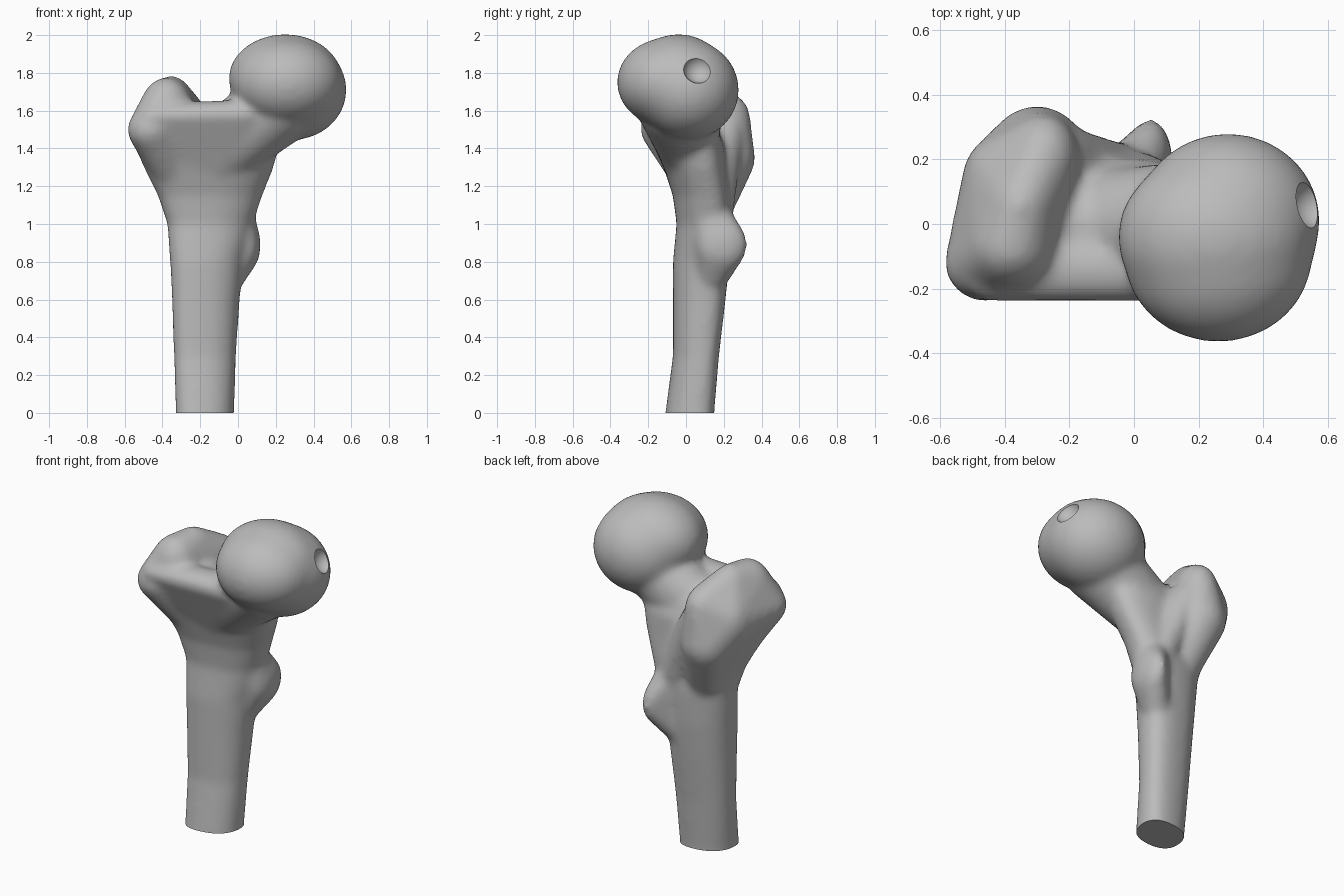
import bpy
import bmesh
from math import cos, sin, tau
from mathutils import Vector, Matrix

default_cube = bpy.data.objects.get("Cube")
if default_cube:
    bpy.data.objects.remove(default_cube, do_unlink=True)


def soft_power(value, exponent):
    return abs(value) ** exponent * (1 if value >= 0 else -1)


def add_loft(bm, sections, sides=32, exponent=0.85, skew=0.25):
    """Stack of skewed rounded rings; each section is z, x min, x max, y min, y max."""
    rings = []
    for z, x0, x1, y0, y1 in sections:
        ring = []
        for i in range(sides):
            a = tau * i / sides
            x = (x0 + x1) / 2 + (x1 - x0) / 2 * soft_power(cos(a - skew), exponent)
            y = (y0 + y1) / 2 + (y1 - y0) / 2 * soft_power(sin(a), exponent)
            ring.append(bm.verts.new((x, y, z)))
        rings.append(ring)
    for low, high in zip(rings, rings[1:]):
        for i in range(sides):
            j = (i + 1) % sides
            bm.faces.new((low[i], low[j], high[j], high[i]))
    bm.faces.new(rings[0][::-1])
    bm.faces.new(rings[-1])


def add_hull(bm, lumps):
    """Convex skin around several ellipsoids given as (centre, radii)."""
    points = []
    for centre, radii in lumps:
        ball = bmesh.new()
        bmesh.ops.create_icosphere(ball, subdivisions=4, radius=1)
        for v in ball.verts:
            p = Vector(c + r * k for c, r, k in zip(centre, radii, v.co))
            points.append(bm.verts.new(p))
        ball.free()
    result = bmesh.ops.convex_hull(bm, input=points)
    spare = {g for key in ("geom_interior", "geom_unused") for g in result[key]
             if isinstance(g, bmesh.types.BMVert)}
    bmesh.ops.delete(bm, geom=list(spare), context="VERTS")


def new_object(name, bm):
    mesh = bpy.data.meshes.new(name)
    bm.to_mesh(mesh)
    bm.free()
    obj = bpy.data.objects.new(name, mesh)
    bpy.context.collection.objects.link(obj)
    return obj


bm = bmesh.new()

# Shaft flaring into the wide upper body
add_loft(bm, [
    (-0.1, -.33, -.02, -.12, .15),
    (0.0, -.33, -.02, -.11, .15),
    (0.3, -.34, -.01, -.07, .175),
    (0.6, -.35, .01, -.07, .21),
    (0.8, -.36, .03, -.07, .23),
    (1.0, -.375, .08, -.05, .24),
    (1.15, -.425, .13, -.07, .23),
    (1.3, -.5, .19, -.12, .21),
    (1.42, -.55, .22, -.17, .2),
    (1.52, -.57, .2, -.21, .16),
    (1.58, -.54, .1, -.22, .1),
    (1.62, -.45, -.04, -.19, .03),
])

# Slanted neck
add_hull(bm, [
    ((-.13, .02, 1.38), (.2, .14, .2)),
    ((.22, -.03, 1.62), (.2, .23, .2)),
])

# Ledge across the front, from the outer knob to the head
add_hull(bm, [
    ((-.44, -.14, 1.57), (.1, .1, .07)),
    ((.05, -.14, 1.58), (.12, .1, .08)),
    ((-.14, .05, 1.28), (.2, .15, .12)),
])

# Rounded head, tilted down towards the back
add_hull(bm, [
    ((.26, -.1, 1.75), (.29, .265, .235)),
    ((.29, .01, 1.71), (.285, .27, .265)),
    ((.25, -.04, 1.77), (.3, .26, .235)),
])

# Large outer knob, sweeping from the front corner to the back
add_hull(bm, [
    ((-.38, -.07, 1.6), (.14, .13, .175)),
    ((-.35, .06, 1.61), (.12, .12, .175)),
    ((-.46, -.12, 1.5), (.125, .12, .12)),
    ((-.42, .14, 1.48), (.11, .13, .16)),
    ((-.28, .2, 1.56), (.11, .14, .14)),
    ((-.3, .22, 1.35), (.15, .145, .16)),
    ((-.23, .14, 1.08), (.12, .1, .12)),
])

# Ridge down the back between the two knobs
add_hull(bm, [
    ((-.2, .2, 1.45), (.07, .1, .12)),
    ((-.1, .15, 1.25), (.1, .1, .1)),
    ((-.05, .15, 1.05), (.1, .1, .1)),
])

# Small inner knob on the back of the shaft
add_hull(bm, [
    ((.05, .19, .89), (.07, .135, .14)),
    ((-.04, .14, .73), (.08, .09, .09)),
    ((-.01, .14, 1.03), (.1, .11, .1)),
])

bone = new_object("thigh_bone", bm)
bpy.context.view_layer.objects.active = bone
bone.select_set(True)

# Fuse the parts into one skin and soften the joints
fuse = bone.modifiers.new("fuse", "REMESH")
fuse.mode = "VOXEL"
fuse.voxel_size = 0.018
soften = bone.modifiers.new("soften", "SMOOTH")
soften.factor = 0.5
soften.iterations = 14

# Small round pit on the outer face of the head
bm = bmesh.new()
bmesh.ops.create_icosphere(bm, subdivisions=4, radius=0.08,
                           matrix=Matrix.Translation((.565, .065, 1.825)))
cutter = new_object("pit_cutter", bm)
cutter.hide_render = True
pit = bone.modifiers.new("pit", "BOOLEAN")
pit.operation = "DIFFERENCE"
pit.object = cutter
for name in ("fuse", "soften", "pit"):
    bpy.ops.object.modifier_apply(modifier=name)
bpy.data.objects.remove(cutter, do_unlink=True)

# Flat sawn end of the shaft
bm = bmesh.new()
bm.from_mesh(bone.data)
bmesh.ops.bisect_plane(bm, geom=bm.verts[:] + bm.edges[:] + bm.faces[:],
                       plane_co=(0, 0, 0), plane_no=(0, 0, 1), clear_inner=True)
rim = [e for e in bm.edges if e.is_boundary]
bmesh.ops.holes_fill(bm, edges=rim, sides=0)
bmesh.ops.recalc_face_normals(bm, faces=bm.faces[:])
bm.to_mesh(bone.data)
bm.free()

# Single grey colour
grey = bpy.data.materials.new("bone_grey")
grey.use_nodes = True
colour = (0.5, 0.5, 0.5, 1)
grey.diffuse_color = colour
grey.node_tree.nodes["Principled BSDF"].inputs["Base Color"].default_value = colour
bone.data.materials.clear()
bone.data.materials.append(grey)
for face in bone.data.polygons:
    face.material_index = 0
bpy.ops.object.shade_smooth_by_angle(angle=0.6)
